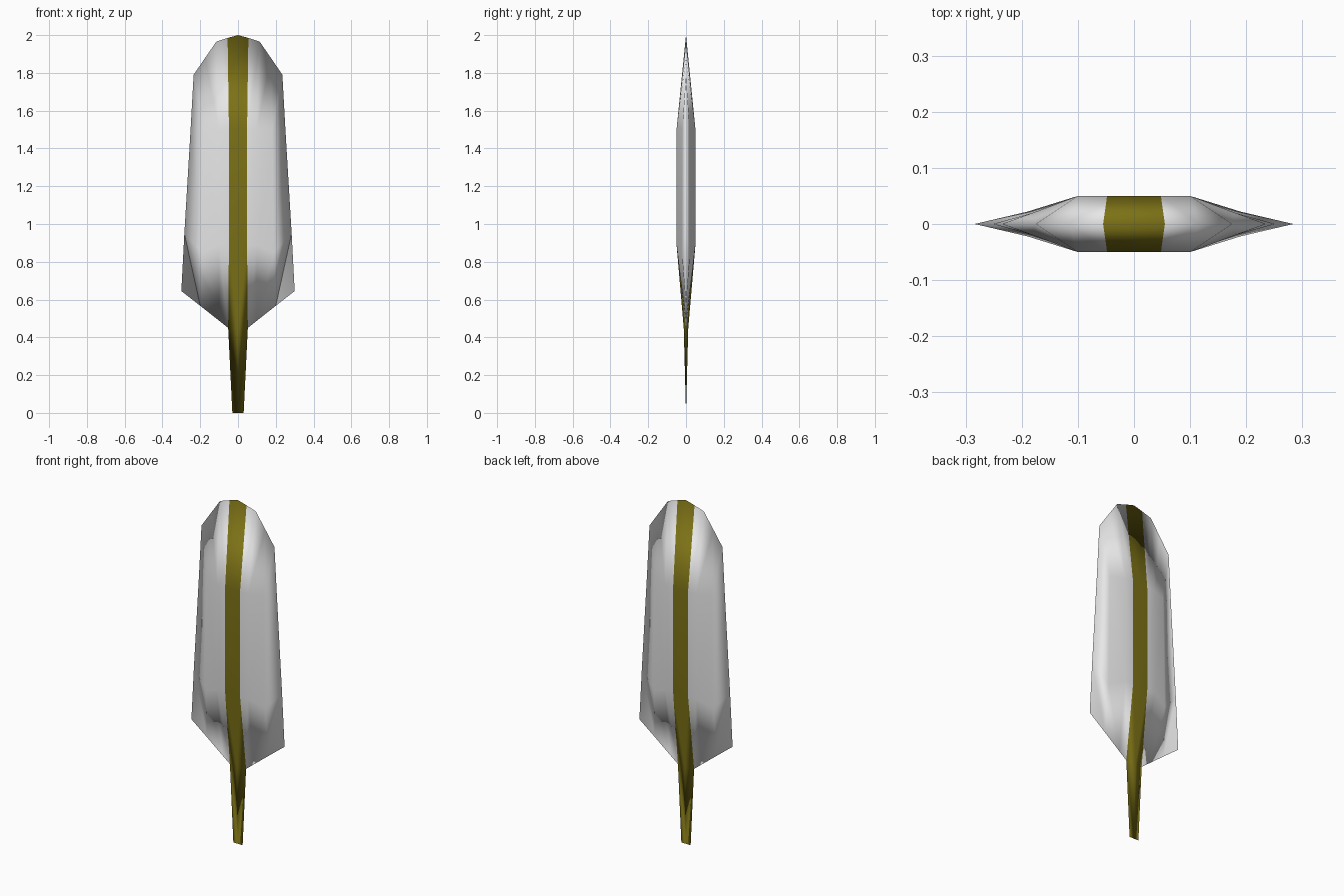
import bpy, bmesh

if "Cube" in bpy.data.objects:
    bpy.data.objects.remove(bpy.data.objects["Cube"])


def material(name, rgb):
    m = bpy.data.materials.new(name)
    m.diffuse_color = (*rgb, 1)
    m.use_nodes = True
    m.node_tree.nodes["Principled BSDF"].inputs["Base Color"].default_value = m.diffuse_color
    return m


# One quarter of the feather (front, right half): rows of (x, half thickness, z),
# each running from the centre line to the outer edge
stem_rows = [
    [(0, 0, 0), (.03, 0, 0)],
    [(0, .012, .45), (.052, 0, .45)],
]
vane_rows = [
    [(0, .012, .45), (.052, 0, .45), (.10, 0, .488), (.20, 0, .567), (.30, 0, .645)],
    [(0, .05, .89), (.048, .05, .89), (.10, .05, .89), (.19, .022, .85), (.284, 0, .95)],
    [(0, .05, 1.5), (.048, .05, 1.5), (.10, .05, 1.5), (.18, .02, 1.5), (.251, 0, 1.5)],
    [(0, 0, 2), (.055, 0, 1.985), (.115, 0, 1.965), (.175, 0, 1.878), (.235, 0, 1.79)],
]

bm = bmesh.new()
for rows in (stem_rows, vane_rows):
    grid = [[bm.verts.new((x, -y, z)) for x, y, z in row] for row in rows]
    for low, high in zip(grid, grid[1:]):
        for i in range(len(low) - 1):
            f = bm.faces.new((low[i], low[i + 1], high[i + 1], high[i]))
            f.smooth = True
            # centre strip and stem are the quill, the rest is the vane
            f.material_index = 1 if i == 0 else 0
bmesh.ops.remove_doubles(bm, verts=bm.verts, dist=.0005)

mesh = bpy.data.meshes.new("feather")
bm.to_mesh(mesh)
bm.free()
mesh.materials.append(material("pale grey vane", (.8, .8, .8)))
mesh.materials.append(material("olive quill", (.20, .165, .008)))
feather = bpy.data.objects.new("feather", mesh)
bpy.context.collection.objects.link(feather)

# Mirror to the left half and to the back
mirror = feather.modifiers.new("mirror", "MIRROR")
mirror.use_axis = (True, True, False)
mirror.use_clip = True
mirror.merge_threshold = .0005
